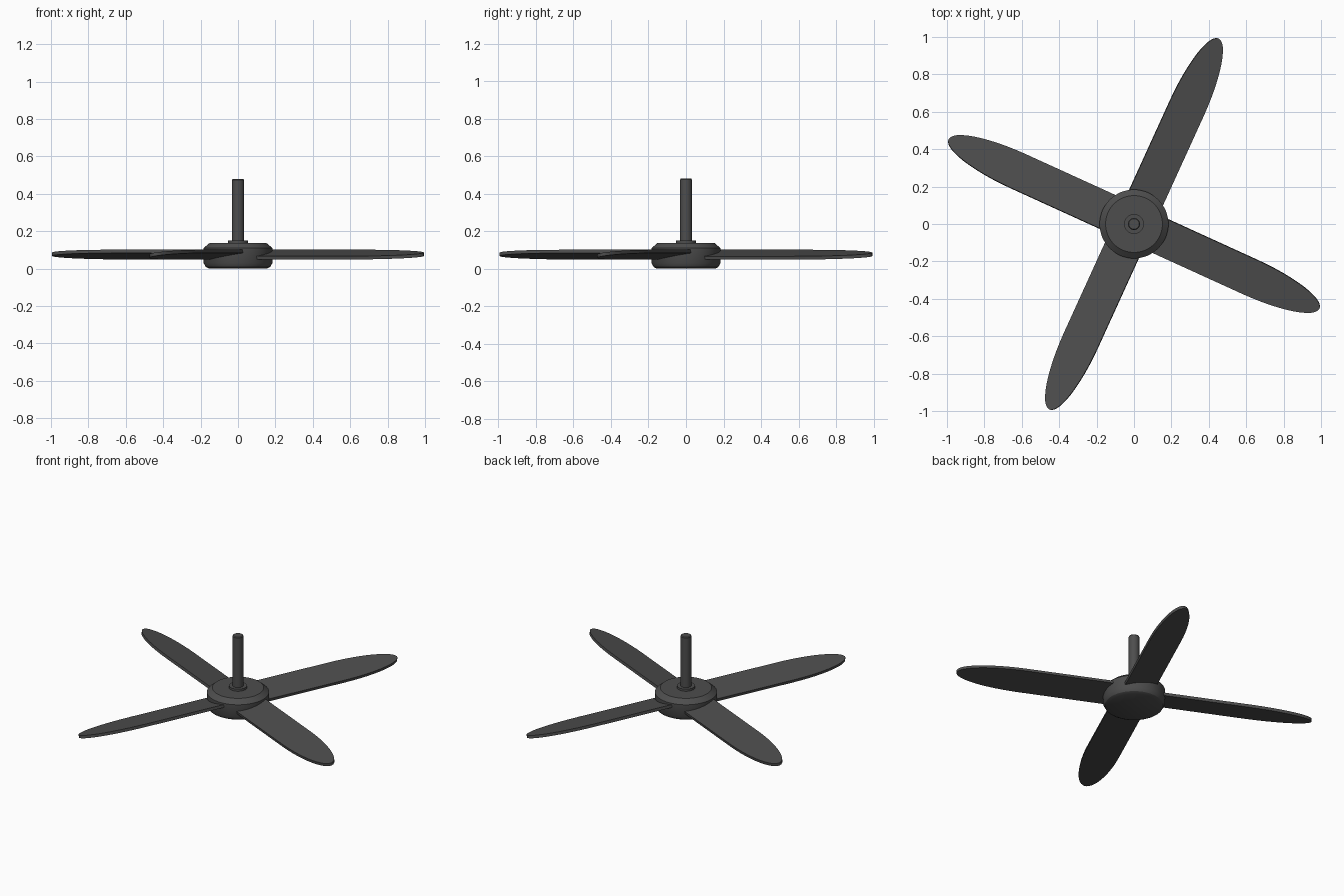
import bpy, bmesh, math
from mathutils import Matrix

if "Cube" in bpy.data.objects:
    bpy.data.objects.remove(bpy.data.objects["Cube"])

dark = bpy.data.materials.new("dark_grey")
dark.diffuse_color = (0.075, 0.075, 0.075, 1)
dark.use_nodes = True
dark.node_tree.nodes["Principled BSDF"].inputs["Base Color"].default_value = dark.diffuse_color


def finish(name, bm):
    bmesh.ops.recalc_face_normals(bm, faces=bm.faces)
    mesh = bpy.data.meshes.new(name)
    bm.to_mesh(mesh)
    bm.free()
    mesh.materials.append(dark)
    obj = bpy.data.objects.new(name, mesh)
    bpy.context.collection.objects.link(obj)
    bpy.ops.object.select_all(action='DESELECT')
    obj.select_set(True)
    bpy.context.view_layer.objects.active = obj
    bpy.ops.object.shade_smooth_by_angle(angle=math.radians(30))
    return obj


def lathe(name, profile, sides):
    """Closed solid of revolution from (radius, z) points, bottom to top."""
    bm = bmesh.new()
    rings = [[bm.verts.new((r * math.cos(a), r * math.sin(a), z))
              for a in (2 * math.pi * i / sides for i in range(sides))]
             for r, z in profile]
    for lo, hi in zip(rings, rings[1:]):
        for i in range(sides):
            j = (i + 1) % sides
            bm.faces.new((lo[i], lo[j], hi[j], hi[i]))
    bm.faces.new(rings[0])
    bm.faces.new(rings[-1])
    return finish(name, bm)


def blade(name, angle):
    """Pitched plank with a long elliptical tip."""
    root, shoulder, tip, half, thick = 0.06, 0.68, 1.09, 0.1, 0.018
    bm = bmesh.new()
    outline = [(root, half), (root, -half)]
    for i in range(25):
        t = -math.pi / 2 + math.pi * i / 24
        outline.append((shoulder + (tip - shoulder) * math.cos(t), half * math.sin(t)))
    face = bm.faces.new([bm.verts.new((x, y, -thick / 2)) for x, y in outline])
    bmesh.ops.remove_doubles(bm, verts=bm.verts, dist=1e-5)
    ext = bmesh.ops.extrude_face_region(bm, geom=[face], use_keep_orig=True)
    top = [e for e in ext["geom"] if isinstance(e, bmesh.types.BMVert)]
    bmesh.ops.translate(bm, verts=top, vec=(0, 0, thick))
    place = (Matrix.Translation((0, 0, 0.075)) @ Matrix.Rotation(angle, 4, 'Z')
             @ Matrix.Rotation(math.radians(10), 4, 'X'))
    bmesh.ops.transform(bm, matrix=place, verts=bm.verts)
    return finish(name, bm)


# Motor housing with chamfered rims
lathe("motor_housing", [(0.155, 0.0), (0.172, 0.009), (0.184, 0.03), (0.184, 0.11),
                        (0.152, 0.137)], 64)

# Collar and hanging rod
lathe("rod_collar", [(0.053, 0.13), (0.053, 0.151)], 32)
lathe("down_rod", [(0.032, 0.13), (0.032, 0.475), (0.028, 0.48)], 32)

# Four blades
for k in range(4):
    blade(f"blade_{k + 1}", math.radians(65.5 + 90 * k))
